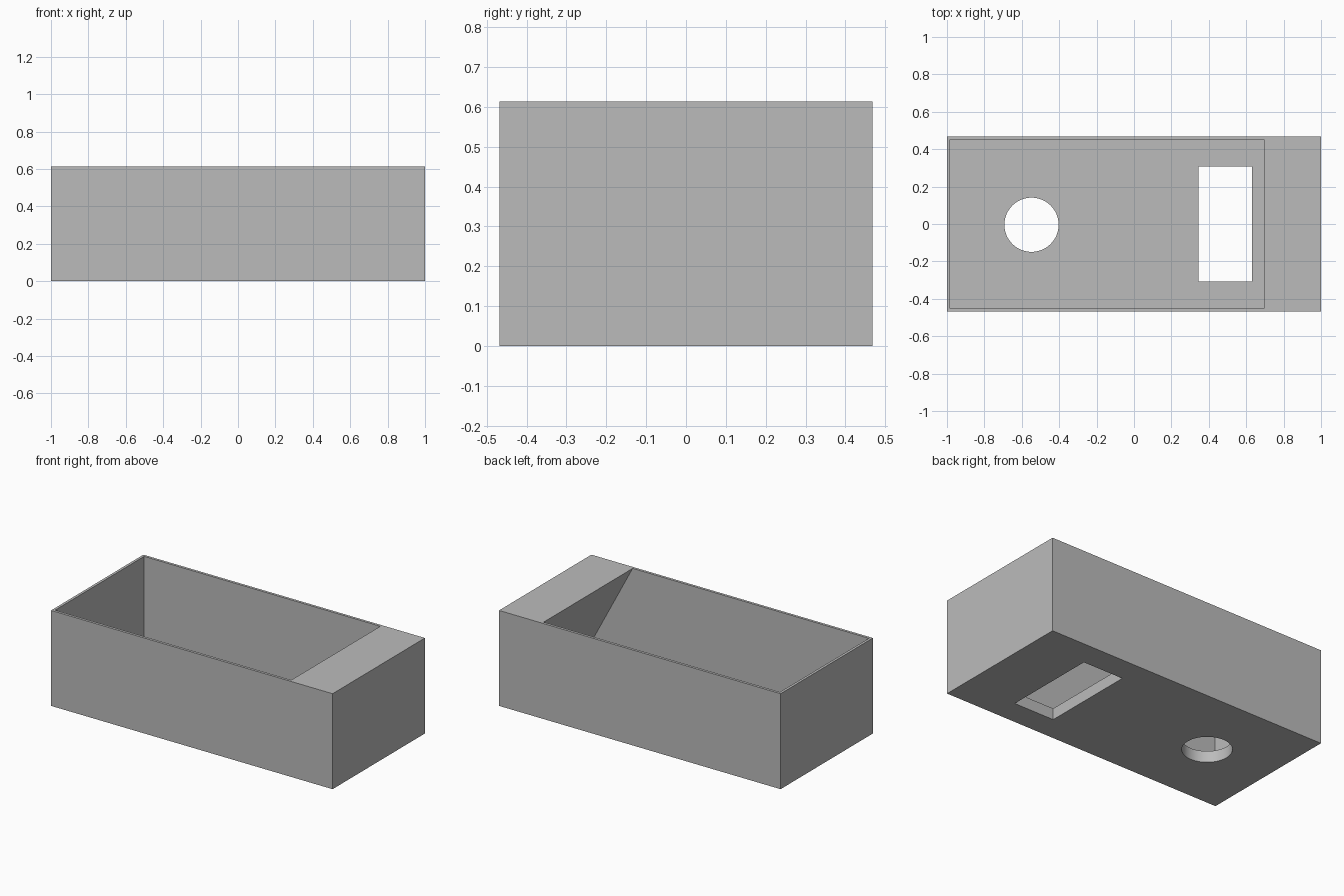
import bpy, bmesh, math

old = bpy.data.objects.get("Cube")
if old:
    bpy.data.objects.remove(old, do_unlink=True)

LENGTH, DEPTH, HEIGHT = 2.0, 0.937, 0.613
WALL, FLOOR = 0.017, 0.073

grey = bpy.data.materials.new("plain grey")
grey.use_nodes = True
colour = (0.5, 0.5, 0.5, 1)
grey.diffuse_color = colour
grey.node_tree.nodes["Principled BSDF"].inputs["Base Color"].default_value = colour


def prism(name, profile, half_depth, y=0.0):
    """Extrude an x-z profile along y."""
    bm = bmesh.new()
    face = bm.faces.new([bm.verts.new((x, y - half_depth, z)) for x, z in profile])
    new = bmesh.ops.extrude_face_region(bm, geom=[face])["geom"]
    verts = [v for v in new if isinstance(v, bmesh.types.BMVert)]
    bmesh.ops.translate(bm, verts=verts, vec=(0, 2 * half_depth, 0))
    bmesh.ops.recalc_face_normals(bm, faces=bm.faces)
    mesh = bpy.data.meshes.new(name)
    bm.to_mesh(mesh)
    bm.free()
    mesh.materials.append(grey)
    obj = bpy.data.objects.new(name, mesh)
    bpy.context.collection.objects.link(obj)
    return obj


def rectangle(x0, x1, z0, z1):
    return [(x0, z0), (x1, z0), (x1, z1), (x0, z1)]


# Outer block
box = prism("open_box", rectangle(-LENGTH / 2, LENGTH / 2, 0, HEIGHT), DEPTH / 2)

# Cavity: its +x end slopes back beneath the ledge
inner, lip = LENGTH / 2 - WALL, 0.695
slope = (inner - lip) / (HEIGHT - FLOOR)
over = 0.1
cavity = prism("cavity_cutter", [
    (-inner, FLOOR), (inner, FLOOR),
    (lip - slope * over, HEIGHT + over), (-inner, HEIGHT + over)],
    DEPTH / 2 - WALL)

# Rectangular and round openings through the floor
slot = prism("slot_cutter", rectangle(0.345, 0.631, -over, FLOOR + 0.02), 0.307)
bpy.ops.mesh.primitive_cylinder_add(vertices=64, radius=0.145, depth=0.4,
                                    location=(-0.548, -0.004, 0))
hole = bpy.context.object
hole.name = "round_hole_cutter"
hole.data.materials.append(grey)

cutters = [cavity, slot, hole]
for cutter in cutters:
    cutter.hide_render = True
    mod = box.modifiers.new(cutter.name, "BOOLEAN")
    mod.operation, mod.solver, mod.object = "DIFFERENCE", "EXACT", cutter

# Apply the cuts and discard the cutters
bpy.ops.object.select_all(action="DESELECT")
box.select_set(True)
bpy.context.view_layer.objects.active = box
for mod in list(box.modifiers):
    bpy.ops.object.modifier_apply(modifier=mod.name)
for cutter in cutters:
    bpy.data.objects.remove(cutter, do_unlink=True)
bpy.ops.object.shade_smooth_by_angle(angle=math.radians(30))
